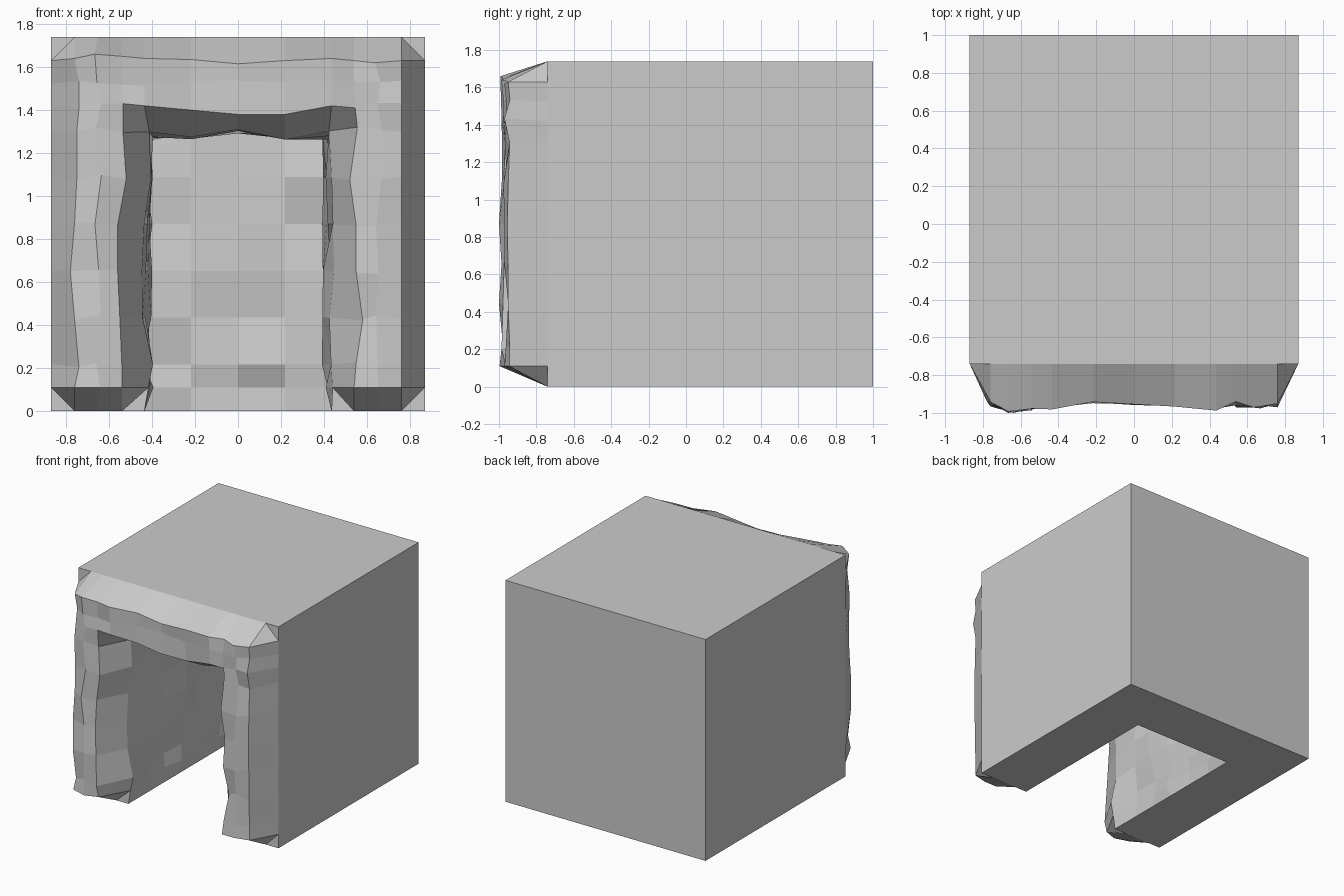
import bpy, bmesh, random

random.seed(4)
if "Cube" in bpy.data.objects:
    bpy.data.objects.remove(bpy.data.objects["Cube"], do_unlink=True)

# Block and cave proportions
HALF, TOP, BACK = 0.87, 1.74, 1.0
RIM, FACE = -0.74, -0.96            # flat rim plane and bulging rock face
CAVE_W, CAVE_H, CAVE_BACK = 0.435, 1.305, 0.565
half_xs = [0.2175, CAVE_W, 0.54, 0.6525, 0.76, HALF]
xs = [-x for x in reversed(half_xs)] + [0] + half_xs
zs = [0, 0.11, 0.2175, 0.435, 0.6525, 0.87, 1.0875, CAVE_H, 1.42, 1.5225, 1.63, TOP]
ys = [RIM + i * (CAVE_BACK - RIM) / 6 for i in range(7)]
cave_xs = [x for x in xs if abs(x) <= CAVE_W]
cave_zs = [z for z in zs if z <= CAVE_H]

# Uneven outlines of the rock face, listed along its rows and columns
left_outer = [-.76, -.74, -.76, -.78, -.76, -.75, -.75, -.74, -.74, -.76]
left_inner = [-.54, -.54, -.55, -.56, -.56, -.52, -.535, -.535]
right_inner = [.54, .55, .58, .55, .55, .52, .555, .545]
top_inner = [1.43, 1.42, 1.40, 1.38, 1.38, 1.42, 1.41]
top_outer = [1.64, 1.66, 1.65, 1.64, 1.635, 1.615, 1.63, 1.64, 1.63, 1.62, 1.63]
depth = [-.95, -.985, -.97, -.965, -.955, -.95, -.955, -.97, -.955, -.96, -.955]


def rock_face(x, z):
    i, j = xs.index(x), zs.index(z)
    nx, nz = x, z
    if i == 1:
        nx = left_outer[j - 1]
    elif i == 3 and j <= 8:
        nx = left_inner[j - 1]
    elif i == 9 and j <= 8:
        nx = right_inner[j - 1]
    elif i in (2, 10):
        nx += random.uniform(-.02, .02)
    if j == 10:
        nz = top_outer[i - 1]
    elif j == 8 and 3 <= i <= 9:
        nz = top_inner[i - 3]
    elif 1 < j < 10:
        nz += random.uniform(-.015, .015)
    return nx, max(-1, depth[i - 1] + random.uniform(-.018, .015)), nz


def cave_wall(x, y, z):
    # Walls and ceiling swell inward, the back wall ripples
    if abs(x) == CAVE_W:
        x -= (1 if x > 0 else -1) * random.uniform(-.015, .045)
    if z == CAVE_H:
        z -= random.uniform(-.005, .045)
    if y == ys[-1]:
        y += random.uniform(-.04, .02)
    elif y > RIM:
        y += random.uniform(-.03, .03)
    return x, y, z


bm = bmesh.new()
cache = {}


def v(x, y, z):
    key = (round(x, 3), round(y, 3), round(z, 3))
    if key not in cache:
        co = (x, y, z)
        if y == FACE:
            co = rock_face(x, z)
        elif 0 < z <= CAVE_H and abs(x) <= CAVE_W and y < BACK:
            co = cave_wall(x, y, z)
        cache[key] = bm.verts.new(co)
    return cache[key]


def front(x, z):
    on_edge = abs(x) == HALF or z in (0, TOP)
    on_cave = abs(x) <= CAVE_W and z <= CAVE_H
    return v(x, RIM if on_edge or on_cave else FACE, z)


# Rough front frame: a grid around the cave mouth, with notched corners
for x0, x1 in zip(xs, xs[1:]):
    for z0, z1 in zip(zs, zs[1:]):
        if max(abs(x0), abs(x1)) <= CAVE_W and z1 <= CAVE_H:
            continue
        q = [front(x0, z0), front(x1, z0), front(x1, z1), front(x0, z1)]
        raised = [k for k in range(4) if q[k].co.y < -0.85]
        if len(raised) == 1:
            k = raised[0]
            a, b, c, d = (q[(k + n) % 4] for n in range(4))
            bm.faces.new((a, b, d))
            bm.faces.new((b, c, d))
        else:
            bm.faces.new(q)

# Cave side walls and ceiling follow one arch path into the block
arch = [(-CAVE_W, z) for z in cave_zs] + [(x, CAVE_H) for x in cave_xs[1:-1]]
arch += [(CAVE_W, z) for z in reversed(cave_zs)]
for (xa, za), (xb, zb) in zip(arch, arch[1:]):
    for y0, y1 in zip(ys, ys[1:]):
        bm.faces.new((v(xa, y0, za), v(xb, y0, zb), v(xb, y1, zb), v(xa, y1, za)))

# Cave back wall
for x0, x1 in zip(cave_xs, cave_xs[1:]):
    for z0, z1 in zip(cave_zs, cave_zs[1:]):
        bm.faces.new([v(x, ys[-1], z) for x, z in ((x0, z0), (x1, z0), (x1, z1), (x0, z1))])

# Plain outer sides, top and back of the block
for s in (-HALF, HALF):
    bm.faces.new([v(s, RIM, z) for z in zs] + [v(s, BACK, TOP), v(s, BACK, 0)])
bm.faces.new([v(x, RIM, TOP) for x in xs] + [v(HALF, BACK, TOP), v(-HALF, BACK, TOP)])
bm.faces.new([v(-HALF, BACK, 0), v(HALF, BACK, 0), v(HALF, BACK, TOP), v(-HALF, BACK, TOP)])

# U-shaped underside
under = [v(x, RIM, 0) for x in xs if x <= -CAVE_W]
under += [v(-CAVE_W, y, 0) for y in ys[1:]]
under += [v(x, ys[-1], 0) for x in cave_xs[1:]]
under += [v(CAVE_W, y, 0) for y in reversed(ys[:-1])]
under += [v(x, RIM, 0) for x in xs if x > CAVE_W]
under += [v(HALF, BACK, 0), v(-HALF, BACK, 0)]
bm.faces.new(under)

bmesh.ops.recalc_face_normals(bm, faces=bm.faces)
mesh = bpy.data.meshes.new("cave_block")
bm.to_mesh(mesh)
bm.free()

# Single stone colour
grey = (0.6, 0.6, 0.6, 1)
stone = bpy.data.materials.new("stone_grey")
stone.use_nodes = True
stone.diffuse_color = grey
stone.node_tree.nodes["Principled BSDF"].inputs["Base Color"].default_value = grey
mesh.materials.append(stone)
bpy.context.collection.objects.link(bpy.data.objects.new("cave_block", mesh))
